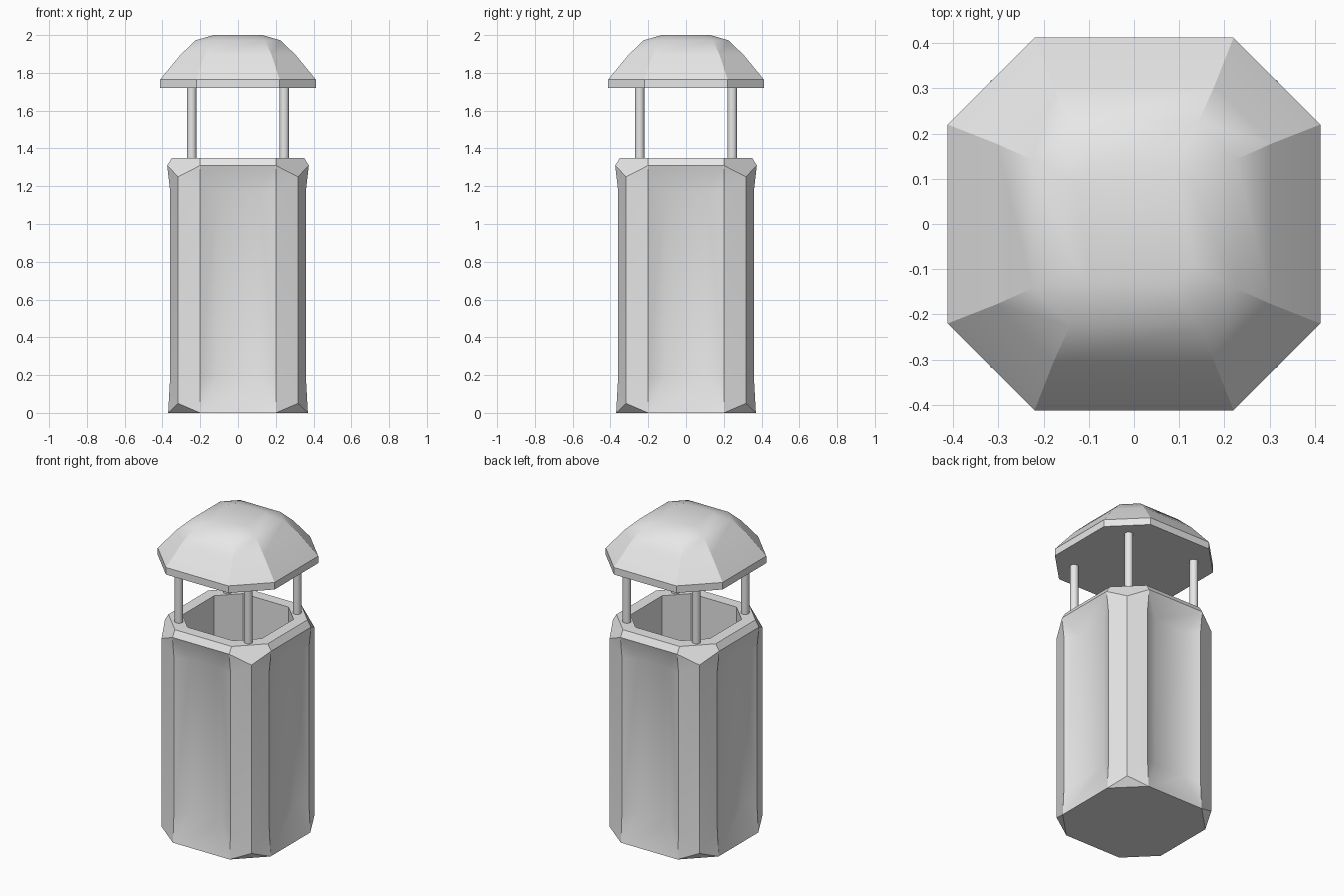
import bpy, bmesh, math
from mathutils import Matrix, Vector

cube = bpy.data.objects.get("Cube")
if cube:
    bpy.data.objects.remove(cube, do_unlink=True)

grey = bpy.data.materials.new("light grey")
grey.use_nodes = True
colour = (0.8, 0.8, 0.8, 1)
grey.diffuse_color = colour
grey.node_tree.nodes["Principled BSDF"].inputs["Base Color"].default_value = colour


def finish(bm, name):
    """Weld, orient and smooth a part, then link it to the scene."""
    bmesh.ops.remove_doubles(bm, verts=bm.verts, dist=0.0005)
    bmesh.ops.recalc_face_normals(bm, faces=bm.faces)
    mesh = bpy.data.meshes.new(name)
    bm.to_mesh(mesh)
    bm.free()
    mesh.materials.append(grey)
    obj = bpy.data.objects.new(name, mesh)
    bpy.context.collection.objects.link(obj)
    bpy.ops.object.select_all(action='DESELECT')
    obj.select_set(True)
    bpy.context.view_layer.objects.active = obj
    bpy.ops.object.shade_smooth_by_angle(angle=math.radians(30))
    return obj


def octagon(a, b, z):
    """Eight corners: flats at distance a, each reaching b to either side."""
    pts = [(b, -a), (a, -b), (a, b), (b, a), (-b, a), (-a, b), (-a, -b), (-b, -a)]
    return [Vector((x, y, z)) for x, y in pts]


def add_face(bm, pts):
    bm.faces.new([bm.verts.new(p) for p in pts])


def loft(bm, rings):
    for low, high in zip(rings, rings[1:]):
        for i in range(8):
            j = (i + 1) % 8
            add_face(bm, (low[i], low[j], high[j], high[i]))


# Body: one dished panel and one rounded corner column, turned four times
edge = [Vector(p) for p in ((0.2, -0.37, 0), (0.2, -0.36, 0.18),
                            (0.2, -0.36, 1.18), (0.2, -0.375, 1.31))]
dish = [Vector((0.11, -0.32, 0.2)), Vector((0.11, -0.32, 1.17))]
ridge = [Vector((0.317, -0.317, 0.05)), Vector((0.317, -0.317, 1.25))]
lip = Vector((0.2, -0.35, 1.35))


def left(p):
    return Vector((-p.x, p.y, p.z))


def across(p):
    return Vector((-p.y, -p.x, p.z))


e0, e1, e2, e3 = edge
d0, d1 = dish
r0, r1 = ridge
panel = [(left(d0), d0, d1, left(d1)), (left(e0), e0, d0, left(d0)),
         (left(d1), d1, e3, left(e3)), (left(e3), e3, lip, left(lip))]
half_panel = [(e0, e1, d0), (e1, e2, d1, d0), (e2, e3, d1)]
half_column = [(e0, r0, e1), (e1, r0, r1, e2), (e2, r1, e3)]
corner = [(e0, across(e0), r0), (e3, r1, across(e3), across(lip), lip)]
sector = panel + half_panel + half_column + corner
sector += [[left(p) for p in f] for f in half_panel]
sector += [[across(p) for p in f] for f in half_column]

bm = bmesh.new()
for k in range(4):
    turn = Matrix.Rotation(k * math.pi / 2, 3, 'Z')
    for f in sector:
        add_face(bm, [turn @ p for p in f])
# Rim, hollow inside and the two floors
inside = octagon(0.28, 0.16, 0.06)
loft(bm, [octagon(0.35, 0.2, 1.35), octagon(0.28, 0.16, 1.35), inside])
add_face(bm, inside)
add_face(bm, octagon(0.37, 0.2, 0))
finish(bm, "bin_body")

# Roof: faceted dome with a short vertical skirt
bm = bmesh.new()
rings = [octagon(*r) for r in ((0.412, 0.22, 1.72), (0.412, 0.22, 1.765),
                               (0.305, 0.178, 1.895), (0.225, 0.142, 1.972),
                               (0.13, 0.09, 2.0))]
loft(bm, rings)
add_face(bm, rings[0])
add_face(bm, rings[-1])
finish(bm, "roof")

# Four round posts between rim and roof
for sx, side in ((-1, "right"), (1, "left")):
    for sy, end in ((-1, "front"), (1, "back")):
        bm = bmesh.new()
        bmesh.ops.create_cone(bm, cap_ends=True, segments=16, radius1=0.025,
                              radius2=0.025, depth=0.4)
        bmesh.ops.translate(bm, verts=bm.verts, vec=(sx * 0.245, sy * 0.245, 1.535))
        finish(bm, f"{end}_{side}_post")
